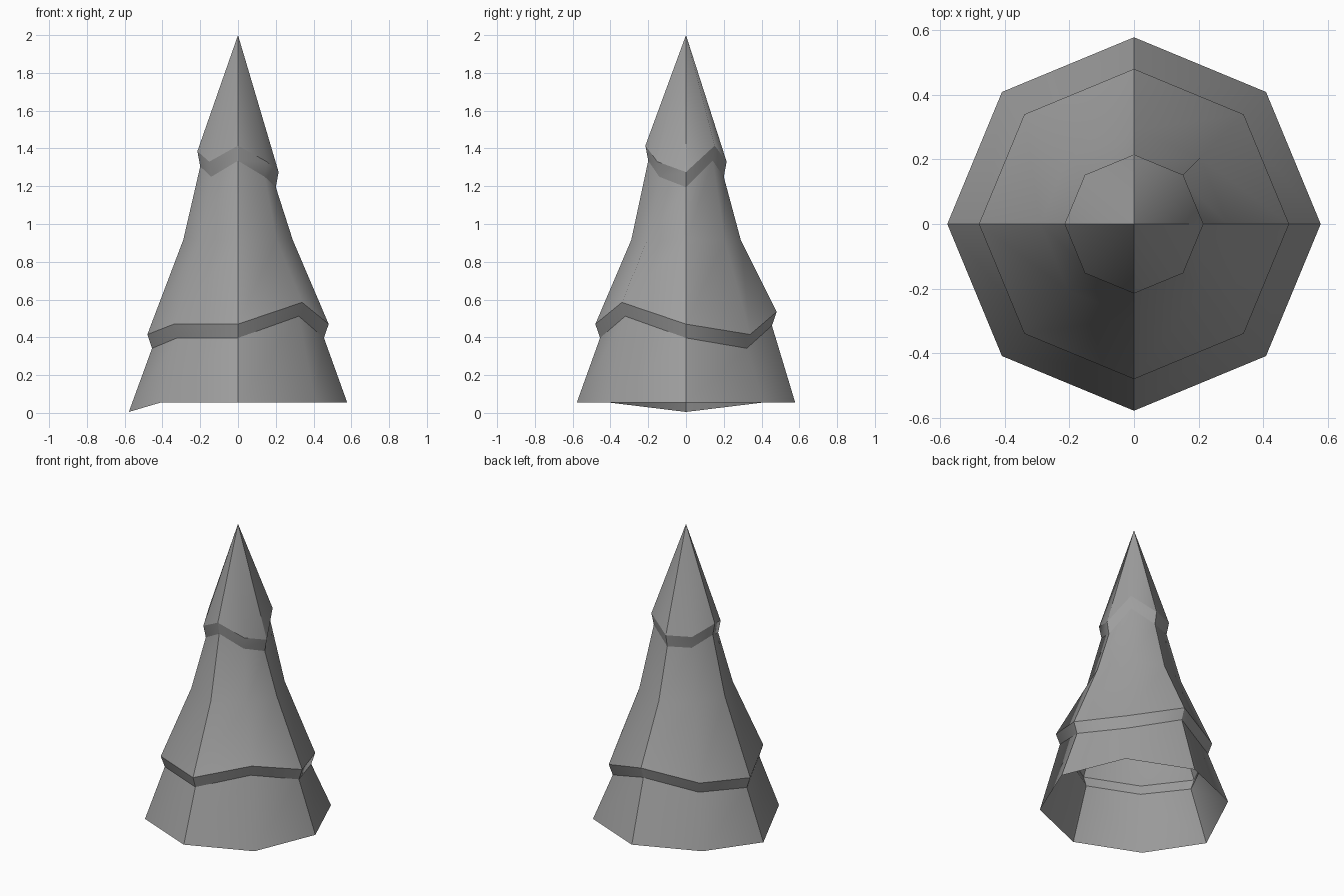
import bpy, bmesh
from math import cos, sin, pi

if "Cube" in bpy.data.objects:
    bpy.data.objects.remove(bpy.data.objects["Cube"], do_unlink=True)

grey = bpy.data.materials.new("stone_grey")
grey.use_nodes = True
colour = (0.35, 0.35, 0.35, 1)
grey.diffuse_color = colour
grey.node_tree.nodes["Principled BSDF"].inputs["Base Color"].default_value = colour

# Uneven ring heights, one per corner, starting at +x and going anticlockwise
base = [0.055] * 4 + [0.005] + [0.055] * 3
lower = [0.47, 0.415, 0.535, 0.47, 0.415, 0.47, 0.47, 0.585]
upper = [1.275, 1.415, 1.33, 1.335, 1.385, 1.33, 1.415, 1.33]


def drop(heights, depth):
    return [z - depth for z in heights]


# Rings from the hem to the top tier: radius, heights, whether the ring is a hard crease
rings = [
    (0.578, base, False),
    (0.455, drop(lower, 0.073), True),
    (0.48, lower, True),
    (0.29, [0.915] * 8, False),
    (0.2, drop(upper, 0.08), True),
    (0.215, upper, True),
]

bm = bmesh.new()
loops = [[bm.verts.new((r * cos(i * pi / 4), r * sin(i * pi / 4), z))
          for i, z in enumerate(heights)] for r, heights, _ in rings]
tip = bm.verts.new((0, 0, 2))

# Open tiered skirt closed by a pointed tip
for i in range(8):
    j = (i + 1) % 8
    for a, b in zip(loops, loops[1:]):
        bm.faces.new((a[i], a[j], b[j], b[i]))
    bm.faces.new((loops[-1][i], loops[-1][j], tip))

for f in bm.faces:
    f.smooth = True

# Hard creases around the overhangs and down the four main ridges
for loop, (_, _, hard) in zip(loops, rings):
    if hard:
        for i in range(8):
            bm.edges.get((loop[i], loop[(i + 1) % 8])).smooth = False
for i in range(0, 8, 2):
    ridge = [loop[i] for loop in loops] + [tip]
    for a, b in zip(ridge, ridge[1:]):
        bm.edges.get((a, b)).smooth = False

mesh = bpy.data.meshes.new("tiered_cone")
bm.to_mesh(mesh)
bm.free()
mesh.materials.append(grey)
bpy.context.collection.objects.link(bpy.data.objects.new("tiered_cone", mesh))
